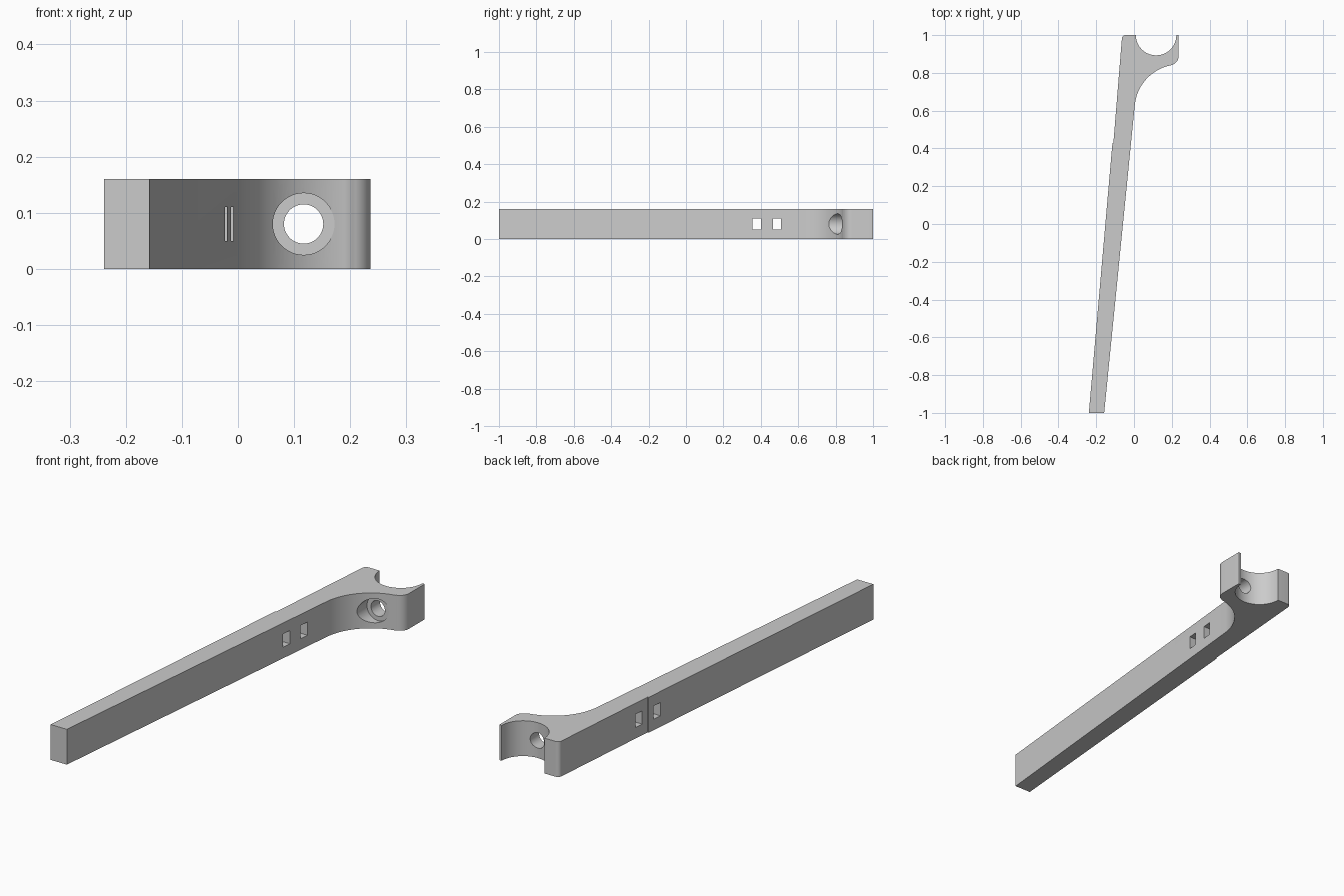
import bpy, bmesh
from math import sin, cos, pi, radians
from mathutils import Matrix

cube = bpy.data.objects.get("Cube")
if cube:
    bpy.data.objects.remove(cube, do_unlink=True)

HEIGHT = 0.16

grey = bpy.data.materials.new("plain_grey")
grey.use_nodes = True
grey.diffuse_color = (0.6, 0.6, 0.6, 1)
grey.node_tree.nodes["Principled BSDF"].inputs["Base Color"].default_value = (0.6, 0.6, 0.6, 1)


def arc(cx, cy, r, start, end, steps):
    """Points on an arc, angles in degrees."""
    angles = [radians(start + (end - start) * i / steps) for i in range(steps + 1)]
    return [(cx + r * cos(a), cy + r * sin(a)) for a in angles]


def to_object(name, bm):
    bmesh.ops.recalc_face_normals(bm, faces=bm.faces)
    mesh = bpy.data.meshes.new(name)
    bm.to_mesh(mesh)
    bm.free()
    mesh.materials.append(grey)
    obj = bpy.data.objects.new(name, mesh)
    bpy.context.collection.objects.link(obj)
    return obj


def extrude_profile(name, points, height):
    bm = bmesh.new()
    face = bm.faces.new([bm.verts.new((x, y, 0)) for x, y in points])
    top = bmesh.ops.extrude_face_region(bm, geom=[face])["geom"]
    verts = [g for g in top if isinstance(g, bmesh.types.BMVert)]
    bmesh.ops.translate(bm, verts=verts, vec=(0, 0, height))
    return to_object(name, bm)


def box_cutter(name, centre, size):
    bm = bmesh.new()
    bmesh.ops.create_cube(bm, size=1, matrix=Matrix.Translation(centre) @ Matrix.Diagonal((*size, 1)))
    return to_object(name, bm)


def bore_cutter(name, x, z, radius, y0, y1):
    bm = bmesh.new()
    place = Matrix.Translation((x, (y0 + y1) / 2, z)) @ Matrix.Rotation(pi / 2, 4, "X")
    bmesh.ops.create_cone(bm, cap_ends=True, segments=48, radius1=radius, radius2=radius,
                          depth=y1 - y0, matrix=place)
    return to_object(name, bm)


# Outline of the handle with its open hook, anticlockwise from the front end
outline = [(-0.239, -1), (-0.158, -1)]
outline += arc(0.242, 0.606, 0.239, 174.3, 100, 28)       # hollow under the hook
outline += arc(0.19, 0.888, 0.046, -72, 0, 10)            # rounded outer corner
outline += [(0.236, 1)]
outline += arc(0.117, 1.0, 0.107, 0, -180, 48)            # round seat of the hook
outline += arc(-0.046, 0.982, 0.018, 90, 175, 6)          # softened back corner
outline += [(-0.109, 0.43), (-0.114, 0.43)]               # small step in the back face
handle = extrude_profile("handle", outline, HEIGHT)

# Two slots through the bar, then a counterbored screw hole through the hook
cutters = [box_cutter("slot_cutter", (-0.06, y, 0.08), (0.3, 0.044, 0.06)) for y in (0.378, 0.487)]
cutters.append(bore_cutter("counterbore_cutter", 0.117, 0.08, 0.055, 0.6, 0.835))
cutters.append(bore_cutter("screw_hole_cutter", 0.117, 0.08, 0.035, 0.7, 0.98))

bpy.ops.object.select_all(action="DESELECT")
handle.select_set(True)
bpy.context.view_layer.objects.active = handle
for cutter in cutters:
    cutter.hide_render = True
    mod = handle.modifiers.new("cut", "BOOLEAN")
    mod.operation = "DIFFERENCE"
    mod.solver = "EXACT"
    mod.object = cutter
    bpy.ops.object.modifier_apply(modifier=mod.name)
    bpy.data.objects.remove(cutter, do_unlink=True)

bpy.ops.object.shade_smooth_by_angle(angle=radians(30))
